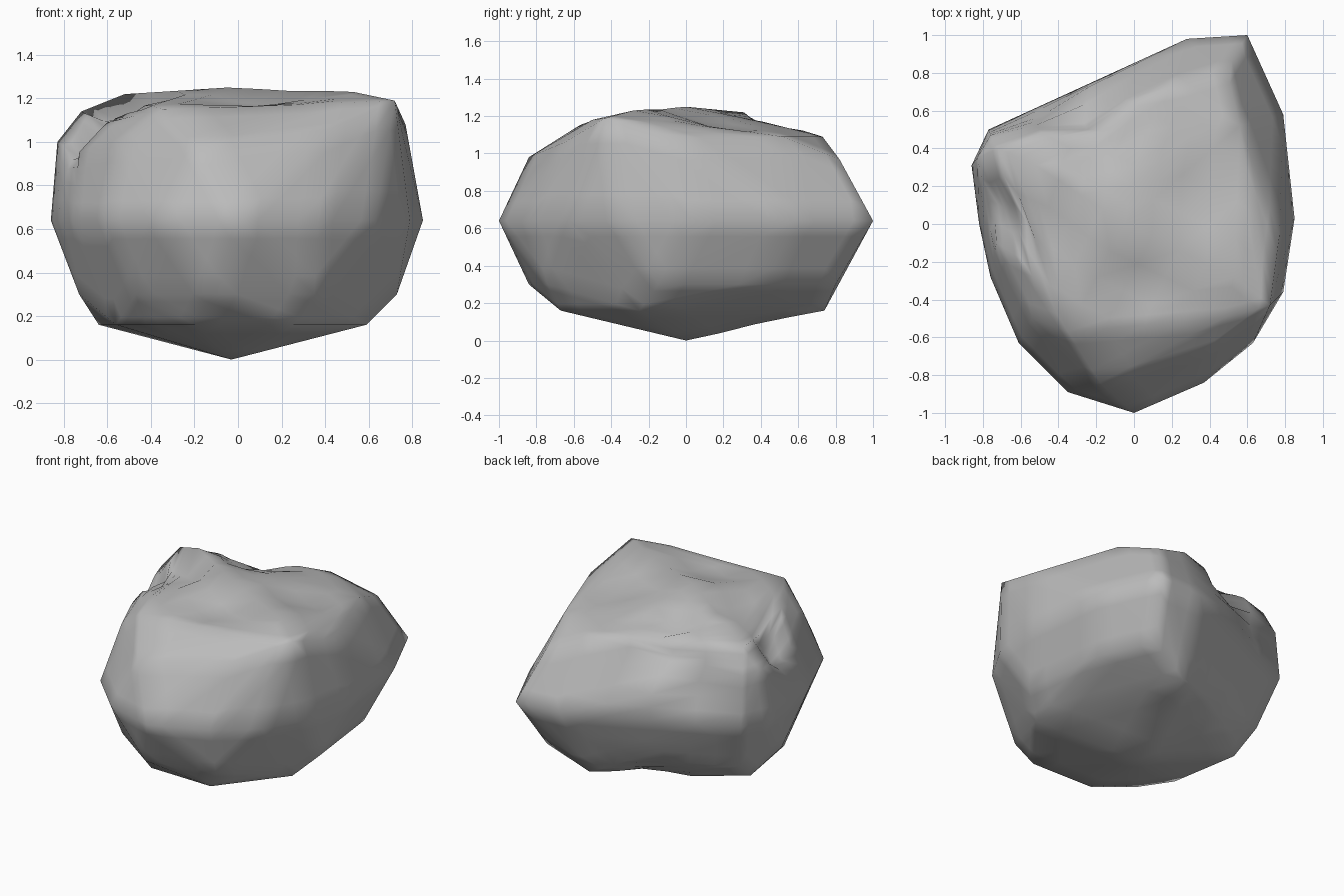
import bpy
import bmesh
from mathutils import Vector
from mathutils.geometry import intersect_point_line

cube = bpy.data.objects.get("Cube")
if cube:
    bpy.data.objects.remove(cube, do_unlink=True)


def make_material(name, value):
    mat = bpy.data.materials.new(name)
    mat.use_nodes = True
    colour = (value, value, value, 1)
    mat.diffuse_color = colour
    mat.node_tree.nodes["Principled BSDF"].inputs["Base Color"].default_value = colour
    return mat


def at_height(outline, z):
    """Lift a flat outline to a height."""
    return [(x, y, z) for x, y in outline]


# Flat outlines: shallow underside, lower belt and widest girth
underside = [(-.2, -.66), (.26, -.67), (.59, -.25), (.22, .74),
             (-.34, .43), (-.64, .21), (-.56, -.27), (-.42, -.48)]
lower_belt = [(-.12, -.84), (.35, -.74), (.73, -.15), (.66, .43), (.5, .8),
              (-.1, .67), (-.68, .38), (-.73, 0), (-.47, -.59)]
girth = [(0, -1), (.37, -.84), (.63, -.63), (.79, -.36), (.85, .03),
         (.79, .58), (.6, 1), (.28, .98), (-.1, .77), (-.77, .5),
         (-.86, .31), (-.82, 0), (-.76, -.28), (-.61, -.63), (-.35, -.89)]

# Uneven shoulder and crown, with a horn at two opposite corners
shoulder = [(-.18, -.84, .98), (.77, -.06, 1.08), (.56, .52, 1.09),
            (.49, .82, .97), (.2, .73, 1.09), (-.76, .47, .98),
            (-.83, .35, 1), (-.54, -.5, 1), (-.73, -.1, .96)]
crown = [(-.05, 0, 1.25), (.53, -.28, 1.23), (.72, -.43, 1.19),
         (.47, -.5, 1.18), (.42, -.65, 1.06), (-.35, -.57, 1.15),
         (-.6, -.18, 1.09), (-.52, .31, 1.22), (-.72, .4, 1.14),
         (.03, .41, 1.17)]

points = [(-.03, 0, 0)] + shoulder + crown
points += at_height(underside, .16) + at_height(lower_belt, .3)
points += at_height(girth, .64)

# Wrap the points in a faceted stone, then refine it for the hollows
bm = bmesh.new()
for point in points:
    bm.verts.new(point)
bmesh.ops.convex_hull(bm, input=bm.verts)
loose = [v for v in bm.verts if not v.link_faces]
bmesh.ops.delete(bm, geom=loose, context="VERTS")
bmesh.ops.subdivide_edges(bm, edges=bm.edges[:], cuts=3, use_grid_fill=True)
bmesh.ops.triangulate(bm, faces=bm.faces[:])


def groove(start, end, reach, push):
    """Press a soft hollow along a line."""
    a, b = Vector(start), Vector(end)
    for v in bm.verts:
        t = intersect_point_line(v.co, a, b)[1]
        nearest = a.lerp(b, min(1, max(0, t)))
        fade = max(0, 1 - (v.co - nearest).length / reach)
        v.co += Vector(push) * fade * fade * (3 - 2 * fade)


# Gully in front of the rear horn
groove((-.45, .03, 1.18), (-.74, .07, 1.04), .22, (.03, 0, -.1))
# Saddle between the rear horn and the back, running down the rear face
groove((-.22, .45, 1.16), (-.25, .56, 1.09), .26, (0, -.03, -.08))
groove((-.3, .6, 1.02), (-.45, .6, .88), .22, (.02, -.05, 0))
# Hollows in the crown, behind the front rim and on the left slope
groove((0, -.28, 1.2), (.15, -.32, 1.2), .26, (0, 0, -.05))
groove((.3, .12, 1.18), (.42, .2, 1.15), .25, (0, 0, -.04))
# Hollow under the back edge
groove((-.1, .58, .14), (-.06, .5, .14), .3, (0, -.02, .03))

bmesh.ops.recalc_face_normals(bm, faces=bm.faces[:])
for face in bm.faces:
    face.smooth = True

mesh = bpy.data.meshes.new("boulder")
bm.to_mesh(mesh)
bm.free()
mesh.materials.append(make_material("stone grey", .5))
boulder = bpy.data.objects.new("boulder", mesh)
bpy.context.collection.objects.link(boulder)
